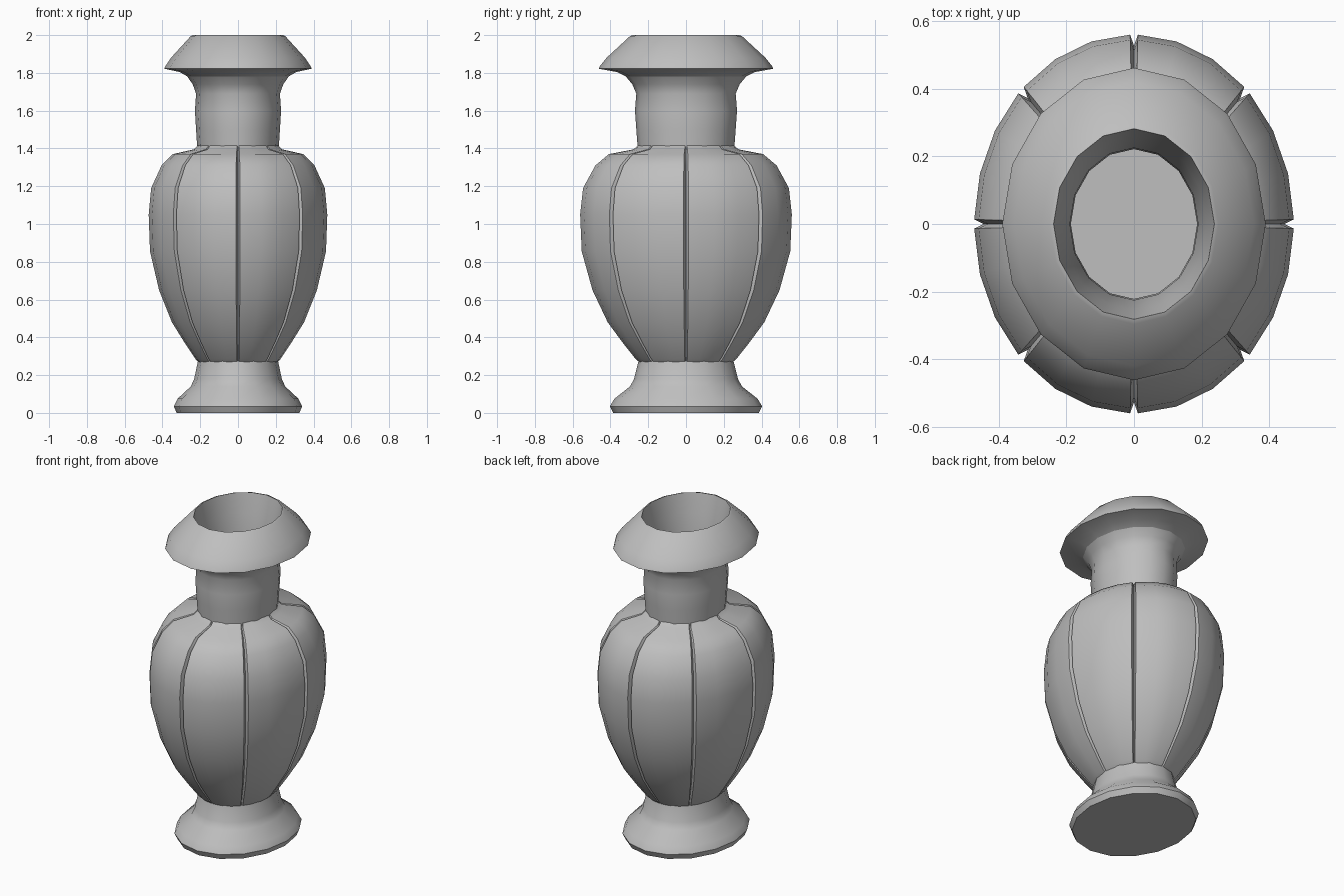
import bpy, bmesh, math

cube = bpy.data.objects.get("Cube")
if cube:
    bpy.data.objects.remove(cube, do_unlink=True)

Y_STRETCH = 1.185      # oval plan: deeper than wide
PANELS = 8

grey = bpy.data.materials.new("stone_grey")
grey.use_nodes = True
colour = (0.52, 0.52, 0.52, 1)
grey.diffuse_color = colour
grey.node_tree.nodes["Principled BSDF"].inputs["Base Color"].default_value = colour


def plan(steps, groove):
    """Angles of one turn, each with 1 where it is the bottom of a groove."""
    out = []
    for p in range(PANELS):
        a, w = p * math.tau / PANELS, math.tau / PANELS
        if groove:
            out.append((a, 1))
            out += [(a + groove + (w - 2 * groove) * i / steps, 0) for i in range(steps + 1)]
        else:
            out += [(a + w * i / steps, 0) for i in range(steps)]
    return out


def lathe(name, profile, steps=2, groove=0, depth=0, cap_first=False, cap_last=False):
    """Turn an (r, z) profile into an oval shell, with optional upright grooves."""
    bm = bmesh.new()
    rings = []
    for k, (r, z) in enumerate(profile):
        d = depth * (0.35 if k in (0, len(profile) - 1) else 1)
        rings.append([bm.verts.new(((r - d * g) * math.cos(a),
                                    (r - d * g) * math.sin(a) * Y_STRETCH, z))
                      for a, g in plan(steps, groove)])
    n = len(rings[0])
    for low, high in zip(rings, rings[1:]):
        for j in range(n):
            k = (j + 1) % n
            bm.faces.new((low[j], low[k], high[k], high[j]))
    if cap_first:
        bm.faces.new(rings[0][::-1])
    if cap_last:
        bm.faces.new(rings[-1])
    mesh = bpy.data.meshes.new(name)
    bm.to_mesh(mesh)
    bm.free()
    mesh.materials.append(grey)
    obj = bpy.data.objects.new(name, mesh)
    bpy.context.collection.objects.link(obj)
    bpy.ops.object.select_all(action='DESELECT')
    obj.select_set(True)
    bpy.context.view_layer.objects.active = obj
    bpy.ops.object.shade_smooth_by_angle(angle=math.radians(35))
    return obj


# Flared foot with a closed base
lathe("foot", [(0.325, 0), (0.34, 0.035), (0.32, 0.075), (0.25, 0.14),
               (0.232, 0.18), (0.212, 0.275)], cap_first=True)

# Swelling body of eight panels divided by narrow grooves
lathe("body", [(0.205, 0.265), (0.225, 0.285), (0.285, 0.375), (0.35, 0.48),
               (0.418, 0.65), (0.466, 0.855), (0.473, 1.05), (0.46, 1.19),
               (0.405, 1.31), (0.345, 1.37), (0.235, 1.395), (0.205, 1.425)],
      steps=3, groove=0.024, depth=0.028)

# Neck flaring up to the rim
lathe("neck", [(0.215, 1.39), (0.222, 1.5), (0.228, 1.6), (0.222, 1.69),
               (0.24, 1.74), (0.268, 1.78)])

# Overhanging rim, carried over the lip into the hollow inside
lathe("rim_and_hollow", [(0.262, 1.778), (0.31, 1.805), (0.39, 1.822), (0.385, 1.835),
                         (0.355, 1.88), (0.25, 1.995), (0.238, 2.0), (0.215, 1.88),
                         (0.19, 1.7), (0.187, 1.42), (0.34, 1.31), (0.42, 1.1),
                         (0.41, 0.85), (0.3, 0.5), (0.187, 0.3), (0.187, 0.1)],
      cap_last=True)
